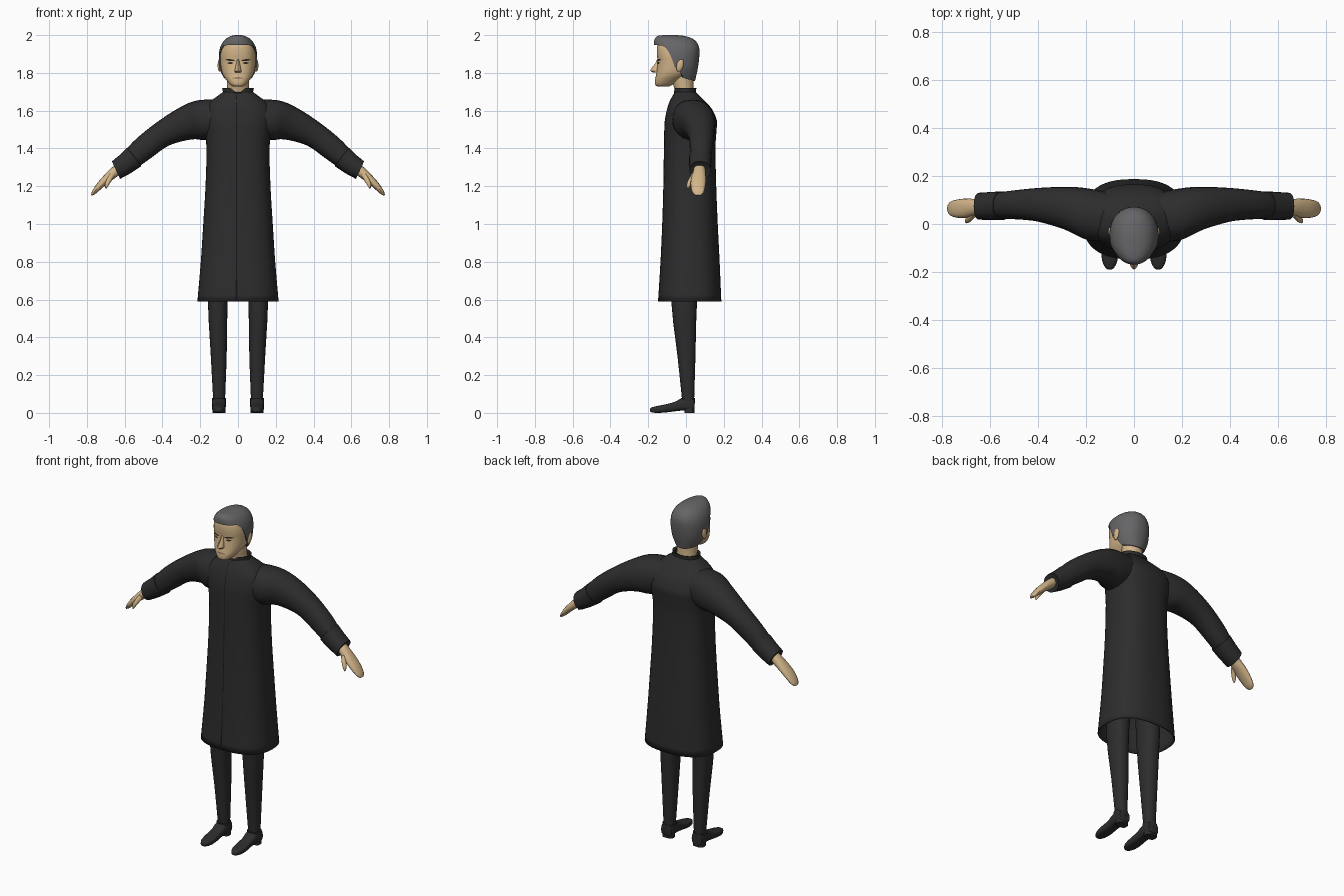
import bpy, bmesh, math
from mathutils import Vector

if "Cube" in bpy.data.objects:
    bpy.data.objects.remove(bpy.data.objects["Cube"])


def material(name, r, g, b):
    m = bpy.data.materials.new(name)
    m.use_nodes = True
    m.diffuse_color = (r, g, b, 1)
    m.node_tree.nodes["Principled BSDF"].inputs["Base Color"].default_value = (r, g, b, 1)
    return m


CLOTH = material("black cloth", .026, .026, .026)
SEAM = material("seam black", .008, .008, .008)
SKIN = material("skin", .65, .46, .25)
HAIR = material("grey hair", .13, .13, .135)
DARK = material("dark brown", .03, .022, .018)
LIP = material("lip brown", .36, .2, .12)


def finish(name, bm, mat, mirror=False, thick=0, angle=40):
    bmesh.ops.recalc_face_normals(bm, faces=bm.faces)
    me = bpy.data.meshes.new(name)
    bm.to_mesh(me)
    bm.free()
    me.materials.append(mat)
    ob = bpy.data.objects.new(name, me)
    bpy.context.collection.objects.link(ob)
    bpy.ops.object.select_all(action='DESELECT')
    ob.select_set(True)
    bpy.context.view_layer.objects.active = ob
    bpy.ops.object.shade_smooth_by_angle(angle=math.radians(angle))
    if mirror:
        ob.modifiers.new("Mirror", 'MIRROR')
    if thick:
        s = ob.modifiers.new("Solidify", 'SOLIDIFY')
        s.thickness = thick
    return ob


def refine(rows, k=4):
    """Smooth curve through rows of numbers."""
    out = []
    for i in range(len(rows) - 1):
        a, b, c, d = (rows[max(0, min(len(rows) - 1, i + j))] for j in (-1, 0, 1, 2))
        for s in range(k):
            t = s / k
            out.append(tuple(.5 * (2 * q + (r - p) * t + (2 * p - 5 * q + 4 * r - w) * t * t
                                   + (3 * q - p - 3 * r + w) * t ** 3)
                             for p, q, r, w in zip(a, b, c, d)))
    return out + [tuple(rows[-1])]


def lookup(rows, v):
    """Interpolate a row by its first value."""
    v = max(rows[0][0], min(rows[-1][0], v))
    for a, b in zip(rows, rows[1:]):
        if v <= b[0]:
            t = (v - a[0]) / (b[0] - a[0])
            return [p + (q - p) * t for p, q in zip(a, b)][1:]


def oval(a, p):
    c, s = math.cos(a), math.sin(a)
    return (math.copysign(abs(c) ** (2 / p), c), math.copysign(abs(s) ** (2 / p), s))


def angles(n):
    return [2 * math.pi * i / n for i in range(n)]


def level(z, hw, yf, yb, cx=0, n=32, p=2.0):
    """Horizontal ring given its half width, front and back."""
    return [Vector((cx + hw * u, (yf + yb) / 2 + (yb - yf) / 2 * v, z))
            for u, v in (oval(a, p) for a in angles(n))]


def tilted(x, y, z, tilt, hh, hd, n=24, p=2.2):
    """Ring across an arm that slopes down by tilt degrees."""
    t = math.radians(tilt)
    up = Vector((math.sin(t), 0, math.cos(t)))
    return [Vector((x, y, z)) + up * hh * v + Vector((0, hd * u, 0))
            for u, v in (oval(a, p) for a in angles(n))]


def loft(rings, caps=(True, True), closed=True):
    bm = bmesh.new()
    vs = [[bm.verts.new(p) for p in r] for r in rings]
    n = len(vs[0])
    for a, b in zip(vs, vs[1:]):
        for i in range(n if closed else n - 1):
            j = (i + 1) % n
            bm.faces.new((a[i], a[j], b[j], b[i]))
    if caps[0]:
        bm.faces.new(vs[0])
    if caps[1]:
        bm.faces.new(vs[-1])
    return bm


# Long coat: height, half width, front, back
coat = refine([(.59, .215, -.148, .187), (.8, .197, -.135, .178), (1, .184, -.126, .168),
               (1.2, .172, -.12, .16), (1.4, .167, -.117, .156), (1.5, .178, -.115, .162),
               (1.55, .185, -.112, .163), (1.61, .178, -.1, .136), (1.65, .145, -.086, .1),
               (1.68, .105, -.07, .07), (1.7, .078, -.058, .052)])
finish("coat", loft([level(*r, n=48, p=2.5) for r in coat], (False, False)), CLOTH, thick=.006)

# Front seam opening into a slit at the hem
seam = []
for z in [.592, .65, .72, .79, .8] + [.9 + .06 * i for i in range(14)]:
    w = .002 + max(0, .8 - z) * .02
    y = lookup(coat, z)[1] - .002
    seam.append([Vector((-.008 - w, y, z)), Vector((-.008 + w, y, z))])
finish("front_seam", loft(seam, (False, False), False), SEAM)

# Standing collar, dipping at the throat
collar = []
for hw, z0, grow in ((.086, 1.675, 0), (.08, 1.7, .3), (.084, 1.72, 1), (.07, 1.716, 1), (.066, 1.68, 0)):
    r = level(z0, hw, -.066 + (.086 - hw) * .6, .056 - (.086 - hw) * .6, n=48)
    for v in r:
        v.z -= grow * .03 * max(0, 1 - abs(v.x) / .04) * (v.y < 0)
    collar.append(r)
finish("collar", loft(collar, (False, False)), CLOTH)

# Sleeves: x, y, z, tilt, half height, half depth
sleeve = refine([(.07, .025, 1.565, 0, .09, .1), (.19, .04, 1.55, 10, .107, .108),
                 (.28, .065, 1.53, 25, .09, .09), (.4, .08, 1.475, 32, .069, .07),
                 (.5, .08, 1.4, 38, .064, .06), (.575, .076, 1.335, 38, .054, .054),
                 (.635, .074, 1.291, 30, .046, .05)])
finish("sleeves", loft([tilted(*r) for r in sleeve]), CLOTH, mirror=True)
cuff = [(.548, .076, 1.357, 38, .052, .05), (.55, .076, 1.355, 38, .062, .06),
        (.6, .075, 1.315, 33, .056, .058), (.646, .074, 1.285, 25, .051, .056),
        (.642, .074, 1.288, 25, .04, .045)]
finish("cuffs", loft([tilted(*r) for r in cuff]), CLOTH, mirror=True)

# Hands with thumbs
hand = refine([(.625, .072, 1.3, 38, .026, .03), (.66, .07, 1.27, 42, .027, .034),
               (.7, .066, 1.235, 45, .022, .04), (.735, .064, 1.2, 50, .018, .038),
               (.762, .064, 1.168, 52, .012, .03), (.775, .064, 1.152, 52, .004, .014)])
finish("hands", loft([tilted(*r, n=16) for r in hand]), SKIN, mirror=True)
thumb = refine([(.665, .045, 1.262, 55, .014, .016), (.684, .024, 1.23, 58, .013, .014),
                (.696, .014, 1.206, 60, .01, .011), (.7, .01, 1.188, 60, .003, .004)], 3)
finish("thumbs", loft([tilted(*r, n=12) for r in thumb]), SKIN, mirror=True)

# Trouser legs: height, half width, front, back, centre x
leg = refine([(.06, .031, -.02, .043, .1), (.3, .042, -.045, .05, .102),
              (.58, .052, -.077, .058, .107), (.95, .062, -.085, .085, .1)], 3)
finish("trouser_legs", loft([level(*r, n=24, p=2.3) for r in leg]), CLOTH, mirror=True)

# Shoes: y, half width, bottom, top
shoe = refine([(.046, .026, .012, .07), (.036, .036, .01, .08), (-.02, .037, .012, .078),
               (-.06, .034, .008, .058), (-.11, .036, .002, .045), (-.155, .031, 0, .036),
               (-.182, .018, .003, .029), (-.19, .006, .008, .022)], 3)
rings = [[Vector((.101 + hw * u, y, (b + t) / 2 + (t - b) / 2 * v))
          for u, v in (oval(a, 3) for a in angles(20))] for y, hw, b, t in shoe]
finish("shoes", loft(rings), CLOTH, mirror=True)
heel = [level(z, .034, -.008, .044, .101, 20, 3) for z in (0, .03)]
finish("shoe_heels", loft(heel), CLOTH, mirror=True)
ankle = [level(z, w, -.026, .047, .101, 24, 2.4) for z, w in ((.05, .036), (.08, .038))]
finish("shoe_tops", loft(ankle), CLOTH, mirror=True)

# Neck and head: height, half width, front, back
neck = [(1.66, .064, -.058, .046), (1.7, .058, -.058, .042), (1.75, .058, -.07, .04),
        (1.8, .06, -.07, .04)]
finish("neck", loft([level(*r) for r in refine(neck)]), SKIN)
HP = 2.3
head = refine([(1.728, .026, -.152, -.09), (1.738, .042, -.163, -.07), (1.765, .064, -.163, -.03),
               (1.79, .08, -.158, .01), (1.82, .089, -.154, .035), (1.86, .094, -.15, .045),
               (1.9, .095, -.154, .05), (1.94, .087, -.152, .05), (1.97, .065, -.135, .025),
               (1.985, .03, -.1, -.02)], 3)
finish("head", loft([level(*r, n=40, p=HP) for r in head]), SKIN)


def face_y(x, z):
    hw, yf, yb = lookup(head, z)
    return (yf + yb) / 2 - (yb - yf) / 2 * max(0, 1 - (abs(x) / hw) ** HP) ** (1 / HP)


def plate(name, mat, x0, x1, z0, z1, h, mirror=True):
    """Thin tapered strip lying on the face."""
    cols = []
    for i in range(7):
        t = i / 6
        x, z = x0 + (x1 - x0) * t, z0 + (z1 - z0) * t
        k = h * (.3 + .7 * math.sin(math.pi * t))
        cols.append([Vector((x, face_y(x, z + s * k) - .003, z + s * k)) for s in (-1, 0, 1)])
    finish(name, loft(cols, (False, False), False), mat, mirror)


plate("eyebrows", DARK, .018, .066, 1.866, 1.87, .005)
plate("eyes", DARK, .027, .055, 1.852, 1.852, .005)
plate("mouth", LIP, -.028, .028, 1.773, 1.773, .005, False)

# Nose
nose = [(1.872, .008, -.153, -.13), (1.85, .01, -.163, -.13), (1.822, .015, -.185, -.13),
        (1.811, .019, -.19, -.13), (1.802, .015, -.176, -.13)]
finish("nose", loft([level(*r, n=12, p=1.6) for r in nose]), SKIN)

# Ears
bm = bmesh.new()
bmesh.ops.create_uvsphere(bm, u_segments=14, v_segments=10, radius=1)
for v in bm.verts:
    v.co = Vector((.097 + v.co.x * .011, -.032 + v.co.y * .019 + v.co.z * .006, 1.84 + v.co.z * .034))
finish("ears", bm, SKIN, mirror=True)

# Hair: a cap whose lower edge follows the hairline from forehead to nape
hair = refine([(1.75, .058, -.1, .046), (1.78, .08, -.14, .053), (1.82, .097, -.16, .062),
               (1.88, .102, -.165, .07), (1.93, .096, -.168, .07), (1.965, .079, -.169, .055),
               (1.985, .058, -.163, .028), (1.996, .034, -.148, -.01), (2, .012, -.12, -.05)])
hairline = [(-.17, 1.948), (-.118, 1.945), (-.095, 1.92), (-.072, 1.87), (-.055, 1.82),
            (-.035, 1.82), (-.012, 1.772), (.08, 1.755)]
STEPS = 16
rings = [[] for i in range(STEPS + 2)]
for a in angles(72):
    u, v = oval(a, 2.2)
    low = lookup(hairline, -.0475 + .1175 * v)[0]
    for i in range(STEPS + 1):
        t = math.sin(math.pi / 2 * i / STEPS)
        z = low + (2 - low) * t
        hw, yf, yb = lookup(hair, z)
        p = Vector((hw * u, (yf + yb) / 2 + (yb - yf) / 2 * v, z))
        if i == 0:
            rings[0].append(Vector((p.x * .82, -.05 + (p.y + .05) * .82, z + .004)))
        rings[i + 1].append(p)
finish("hair", loft(rings, (False, True)), HAIR, angle=50)
